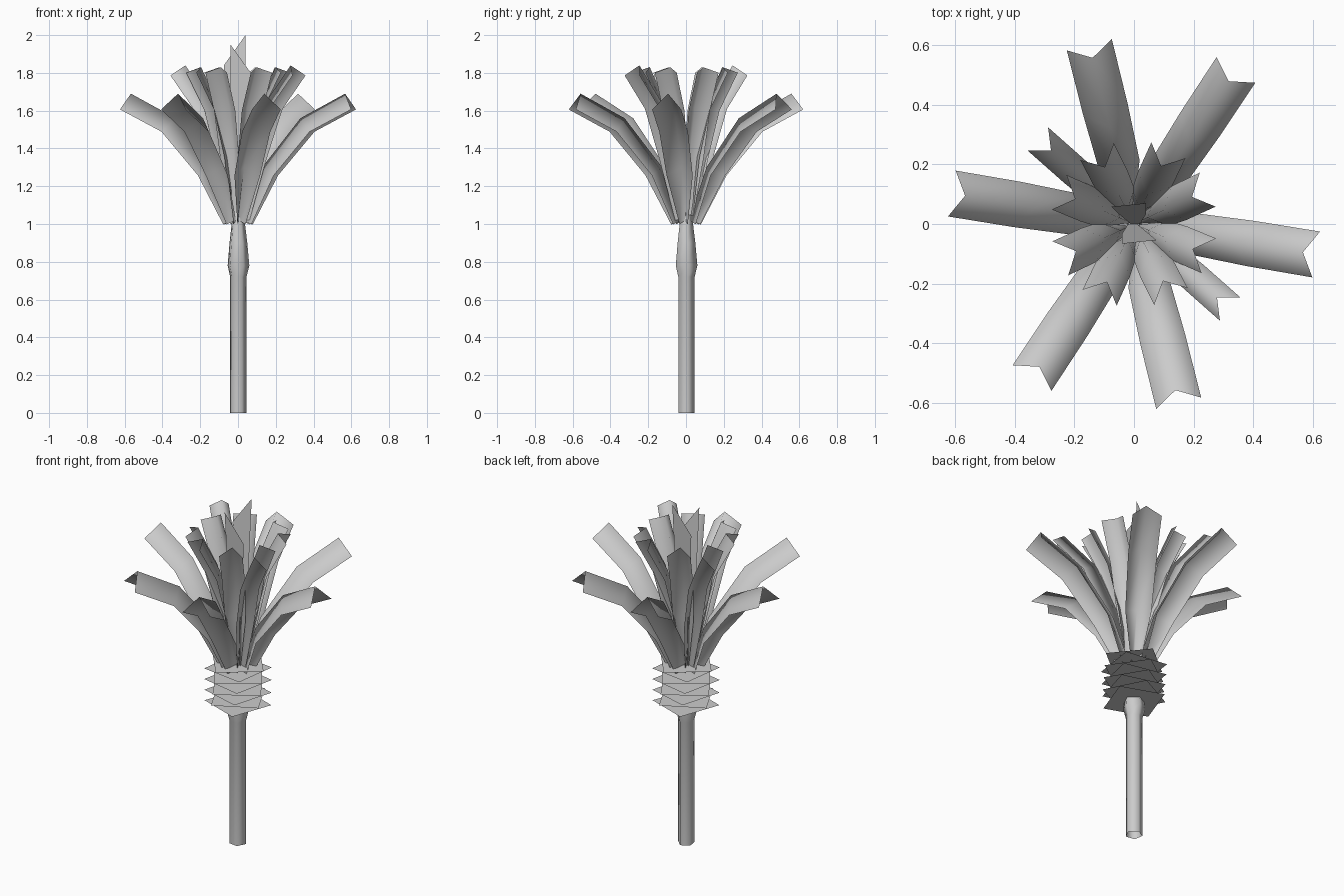
import bpy, bmesh, math
from mathutils import Vector

if "Cube" in bpy.data.objects:
    bpy.data.objects.remove(bpy.data.objects["Cube"])


def finish(bm, name, smooth=True):
    me = bpy.data.meshes.new(name)
    bm.to_mesh(me)
    bm.free()
    ob = bpy.data.objects.new(name, me)
    bpy.context.collection.objects.link(ob)
    for p in me.polygons:
        p.use_smooth = smooth
    return ob


def frond(name, angle, ridge, half, drop):
    """Roof-folded strip: ridge is (radius, z) points, half/drop are per-point side width and fold depth."""
    a = math.radians(angle)
    out = Vector((math.cos(a), math.sin(a), 0))
    side = Vector((-math.sin(a), math.cos(a), 0))
    pts = [out * r + Vector((0, 0, z)) for r, z in ridge]
    bm = bmesh.new()
    rows = []
    last = len(pts) - 1
    for i, p in enumerate(pts):
        t = (pts[min(i + 1, last)] - pts[max(i - 1, 0)]).normalized()
        n = side.cross(t).normalized()
        if n.dot(out) < 0:
            n = -n                      # underside direction, away from the stem
        low = p + n * drop[i]
        rows.append([bm.verts.new(q) for q in (low - side * half[i], p, low + side * half[i])])
    for r0, r1 in zip(rows, rows[1:]):
        for j in range(2):
            bm.faces.new((r0[j], r0[j + 1], r1[j + 1], r1[j]))
    return finish(bm, name)


# Trunk: five-sided column with a swollen neck, open at the bottom
bm = bmesh.new()
rings = []
sides = 5
for z, r in [(0, .046), (.72, .046), (.78, .061), (.9, .05), (1.03, .034), (1.1, .02)]:
    rings.append([bm.verts.new((r * math.cos(math.tau * k / sides + .17),
                                r * math.sin(math.tau * k / sides + .17), z)) for k in range(sides)])
for a, b in zip(rings, rings[1:]):
    for k in range(sides):
        m = (k + 1) % sides
        bm.faces.new((a[k], a[m], b[m], b[k]))
finish(bm, "trunk")

# Husk: stack of thin horizontal squares, each turned
for i in range(8):
    bm = bmesh.new()
    turn = math.radians(25 + 47 * i)
    bm.faces.new([bm.verts.new((.18 * math.cos(turn + k * math.pi / 2),
                                .18 * math.sin(turn + k * math.pi / 2), .82 + .034 * i)) for k in range(4)])
    finish(bm, f"husk_layer_{i}", False)

# Fronds in opposite pairs: wide outer, short, and steep inner
outer = [(.02, 1.02), (.13, 1.30), (.335, 1.56), (.575, 1.69)]
short = [(.015, 1.03), (.085, 1.36), (.20, 1.65), (.372, 1.84)]
inner = [(.01, 1.05), (.05, 1.36), (.11, 1.62), (.215, 1.83)]
for turn in (0, 180):
    for ang in (-9.5, 56.5, 104):
        frond("outer_frond", ang + turn, outer, (.022, .07, .077, .078), (.06, .085, .095, .095))
    frond("short_frond", 138.5 + turn, short, (.02, .048, .052, .052), (.05, .075, .08, .08))
    for ang in (25, 65, 117, 157):
        frond("inner_frond", ang + turn, inner, (.02, .055, .062, .063), (.04, .055, .06, .065))

# Upright centre leaves: flat blades leaning slightly apart
for s, top in ((1, 2.0), (-1, 1.95)):
    bm = bmesh.new()
    outline = [(-.01, 1.06), (.02, 1.06), (.04, 1.5), (.04, top), (-.075, top - .16), (-.05, 1.5)]
    bm.faces.new([bm.verts.new((s * x, s * .07 * (z - 1.06) / .94, z)) for x, z in outline])
    finish(bm, "centre_leaf", False)
